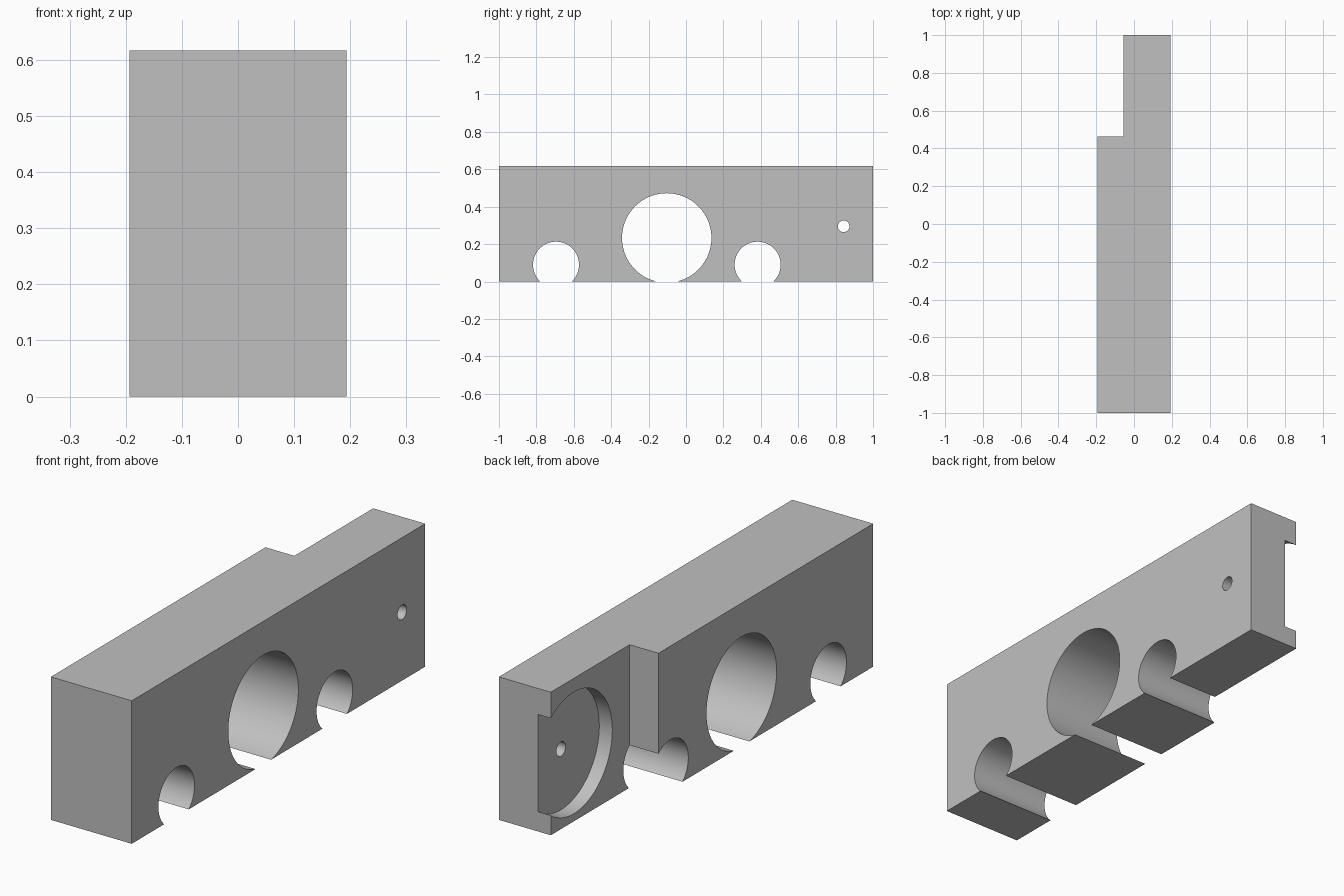
import bpy, bmesh, math
from mathutils import Matrix

if "Cube" in bpy.data.objects:
    bpy.data.objects.remove(bpy.data.objects["Cube"])

HALF_W, HEIGHT = 0.193, 0.617
STEP_X, STEP_Y = -0.055, 0.463      # thinned end of the block
RECESS_DEPTH = 0.062

grey = bpy.data.materials.new("plain grey")
grey.diffuse_color = (0.53, 0.53, 0.53, 1)
grey.use_nodes = True
grey.node_tree.nodes["Principled BSDF"].inputs["Base Color"].default_value = grey.diffuse_color


def make_object(name, bm):
    bmesh.ops.recalc_face_normals(bm, faces=bm.faces)
    mesh = bpy.data.meshes.new(name)
    bm.to_mesh(mesh)
    bm.free()
    mesh.materials.append(grey)
    obj = bpy.data.objects.new(name, mesh)
    bpy.context.collection.objects.link(obj)
    return obj


def cut_cylinder(block, name, y, z, radius, x0, x1, sides=96):
    """Bore a round hole along x, from x0 to x1."""
    bm = bmesh.new()
    place = Matrix.Translation(((x0 + x1) / 2, y, z)) @ Matrix.Rotation(math.pi / 2, 4, 'Y')
    bmesh.ops.create_cone(bm, cap_ends=True, segments=sides, radius1=radius,
                          radius2=radius, depth=x1 - x0, matrix=place)
    cutter = make_object(name, bm)
    mod = block.modifiers.new(name, 'BOOLEAN')
    mod.operation, mod.solver, mod.object = 'DIFFERENCE', 'EXACT', cutter
    bpy.context.view_layer.objects.active = block
    bpy.ops.object.modifier_apply(modifier=mod.name)
    bpy.data.objects.remove(cutter, do_unlink=True)


# Block: stepped plan outline pulled up to full height
outline = [(-HALF_W, -1), (HALF_W, -1), (HALF_W, 1), (STEP_X, 1),
           (STEP_X, STEP_Y), (-HALF_W, STEP_Y)]
bm = bmesh.new()
base = bm.faces.new([bm.verts.new((x, y, 0)) for x, y in outline])
pulled = bmesh.ops.extrude_face_region(bm, geom=[base])
bmesh.ops.translate(bm, vec=(0, 0, HEIGHT),
                    verts=[v for v in pulled["geom"] if isinstance(v, bmesh.types.BMVert)])
block = make_object("stepped_block", bm)

# Through holes, open along the underside
cut_cylinder(block, "large_bore", -0.103, 0.233, 0.239, -0.4, 0.4, 128)
for y in (-0.695, 0.383):
    cut_cylinder(block, "small_bore", y, 0.09, 0.123, -0.4, 0.4)

# Round recess on the step face, with a pin hole at its centre
cut_cylinder(block, "round_recess", 0.843, 0.295, 0.262, -0.3, STEP_X + RECESS_DEPTH, 128)
cut_cylinder(block, "pin_hole", 0.843, 0.295, 0.031, -0.4, 0.4, 48)

bpy.ops.object.select_all(action='DESELECT')
block.select_set(True)
bpy.context.view_layer.objects.active = block
bpy.ops.object.shade_smooth_by_angle(angle=math.radians(30))
